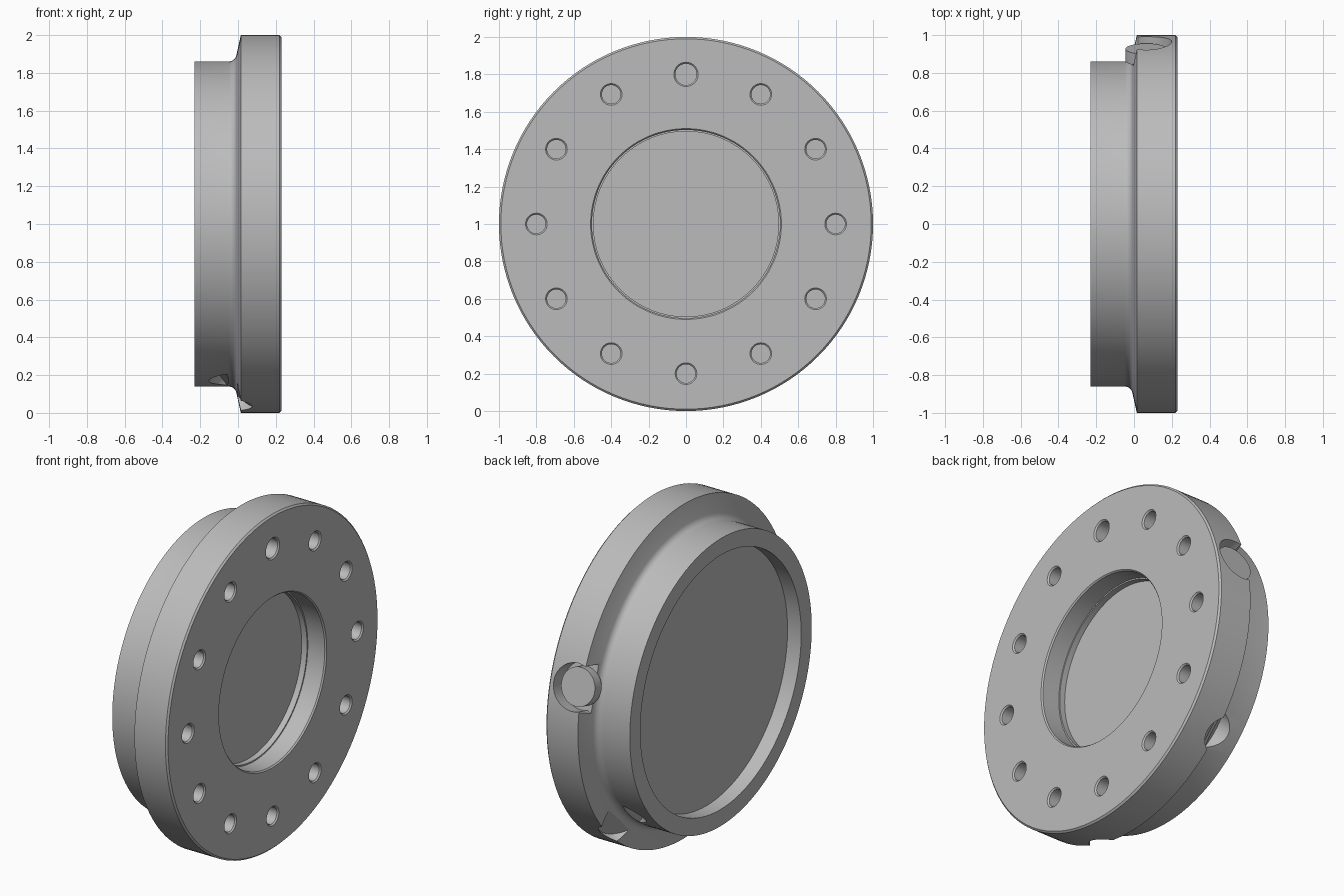
import bpy, bmesh, math
from mathutils import Matrix, Vector

cube = bpy.data.objects.get("Cube")
if cube:
    bpy.data.objects.remove(cube)

steel = bpy.data.materials.new("grey_steel")
steel.use_nodes = True
GREY = (0.5, 0.5, 0.5, 1)
steel.diffuse_color = GREY
steel.node_tree.nodes["Principled BSDF"].inputs["Base Color"].default_value = GREY

CENTRE = Vector((0, 0, 1))


def make_object(name, bm):
    bmesh.ops.recalc_face_normals(bm, faces=bm.faces)
    mesh = bpy.data.meshes.new(name)
    bm.to_mesh(mesh)
    bm.free()
    mesh.materials.append(steel)
    ob = bpy.data.objects.new(name, mesh)
    bpy.context.collection.objects.link(ob)
    return ob


def lathe(name, profile, steps, matrix):
    """Turn (along, radius) points about the local x axis."""
    bm = bmesh.new()
    verts = [bm.verts.new((x, 0, r)) for x, r in profile]
    edges = [bm.edges.new(pair) for pair in zip(verts, verts[1:])]
    bmesh.ops.spin(bm, geom=verts + edges, cent=(0, 0, 0), axis=(1, 0, 0),
                   angle=math.tau, steps=steps)
    bmesh.ops.remove_doubles(bm, verts=bm.verts, dist=0.0001)
    bmesh.ops.transform(bm, matrix=matrix, verts=bm.verts)
    return make_object(name, bm)


def radial_frame(angle, x, radius, tilt=0):
    """Local x points outward from the rim, local z runs along the axis."""
    a = math.radians(angle)
    out = Vector((0, math.cos(a), math.sin(a)))
    axis = Vector((1, 0, 0))
    side = axis.cross(out)
    rot = Matrix((out, side, axis)).transposed().to_4x4()
    place = Matrix.Translation(CENTRE + out * radius + axis * x)
    return place @ rot @ Matrix.Rotation(math.radians(tilt), 4, 'Y')


def cut(target, cutter):
    mod = target.modifiers.new("cut", 'BOOLEAN')
    mod.operation = 'DIFFERENCE'
    mod.solver = 'EXACT'
    mod.object = cutter
    bpy.context.view_layer.objects.active = target
    bpy.ops.object.modifier_apply(modifier=mod.name)
    bpy.data.objects.remove(cutter)


# Flange, concave neck and hub, with a shallow dish behind and a stepped recess in front
neck = [(-0.05 + 0.042 * math.sin(t), 0.902 - 0.042 * math.cos(t))
        for t in (math.radians(d) for d in range(0, 76, 15))]
profile = [(-0.14, 0), (-0.14, 0.76), (-0.23, 0.76), (-0.23, 0.86)] + neck + [
    (0.015, 1), (0.22, 1), (0.23, 0.99), (0.23, 0.51), (0.222, 0.503),
    (0.11, 0.503), (0.11, 0.495), (0.075, 0.495), (0.075, 0)]
flange = lathe("flange_body", profile, 128, Matrix.Translation(CENTRE))

# Ring of chamfered blind holes, the top one larger
for i in range(12):
    a = math.radians(30 * i)
    r = 0.058 if i else 0.065
    spot = CENTRE + Vector((0, 0.8 * math.sin(a), 0.8 * math.cos(a)))
    hole = [(0.06, 0), (0.06, r - 0.008), (0.222, r - 0.008),
            (0.24, r + 0.01), (0.24, 0)]
    cut(flange, lathe("bolt_hole_cutter", hole, 32, Matrix.Translation(spot)))

# Sloping round spot faces on the neck
for angle in (-45, -105):
    disc = [(0, 0), (0, 0.13), (0.3, 0.13), (0.3, 0)]
    cut(flange, lathe("spot_face_cutter", disc, 48,
                      radial_frame(angle, -0.01, 0.9, 45)))

# Side pocket with a flared flat opening toward the hub
bm = bmesh.new()
bmesh.ops.create_cube(bm, size=1)
for v in bm.verts:
    back = v.co.z < 0
    v.co = Vector((0 if v.co.x < 0 else 0.3,
                   math.copysign(0.18 if back else 0.11, v.co.y),
                   -0.1 if back else 0.06))
bmesh.ops.transform(bm, matrix=radial_frame(15, 0, 0.9), verts=bm.verts)
cut(flange, make_object("flare_cutter", bm))
pocket = [(0, 0), (0, 0.135), (0.3, 0.135), (0.3, 0)]
cut(flange, lathe("pocket_cutter", pocket, 48, radial_frame(15, 0.065, 0.9)))

# Round pin seated in the pocket
pin = lathe("pocket_pin", [(0, 0), (0, 0.11), (0.065, 0.11), (0.065, 0)], 48,
            radial_frame(15, 0.065, 0.895))

for ob in (flange, pin):
    bpy.ops.object.select_all(action='DESELECT')
    ob.select_set(True)
    bpy.context.view_layer.objects.active = ob
    bpy.ops.object.shade_smooth_by_angle(angle=math.radians(25))
